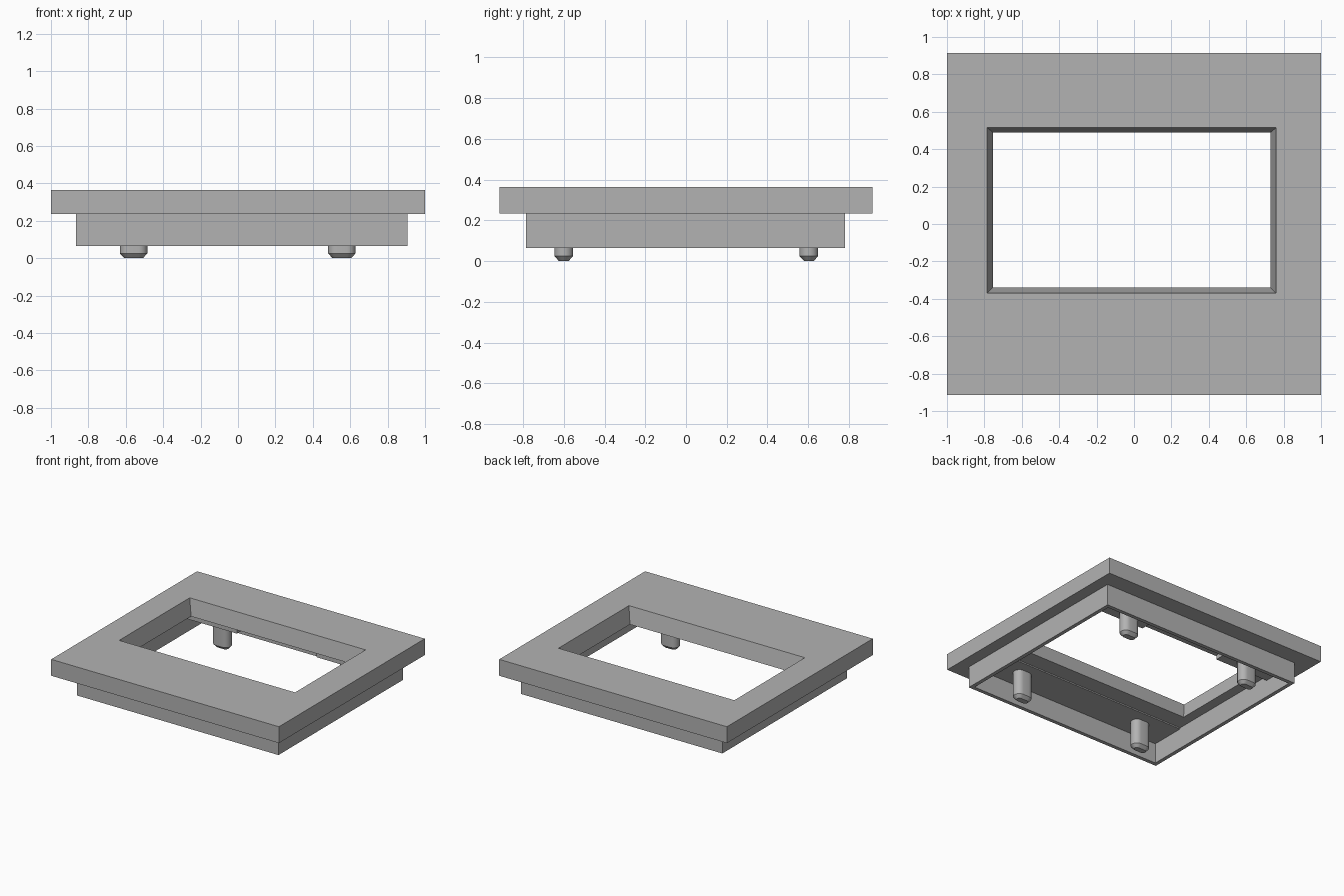
import bpy
import bmesh
import math

cube = bpy.data.objects.get("Cube")
if cube:
    bpy.data.objects.remove(cube, do_unlink=True)

grey = bpy.data.materials.new("mid grey")
colour = (0.45, 0.45, 0.45, 1)
grey.diffuse_color = colour
grey.use_nodes = True
grey.node_tree.nodes["Principled BSDF"].inputs["Base Color"].default_value = colour


def finish(name, bm):
    bmesh.ops.recalc_face_normals(bm, faces=bm.faces)
    mesh = bpy.data.meshes.new(name)
    bm.to_mesh(mesh)
    bm.free()
    mesh.materials.append(grey)
    obj = bpy.data.objects.new(name, mesh)
    bpy.context.collection.objects.link(obj)
    return obj


def rectangle(x0, x1, y0, y1):
    return [(x0, y0), (x1, y0), (x1, y1), (x0, y1)]


def loft(bm, loops, closed=False):
    """Join (outline, height) loops in order, capping or closing the ends."""
    rings = [[bm.verts.new((x, y, z)) for x, y in pts] for pts, z in loops]
    pairs = list(zip(rings, rings[1:]))
    if closed:
        pairs.append((rings[-1], rings[0]))
    else:
        bm.faces.new(rings[0])
        bm.faces.new(rings[-1])
    for a, b in pairs:
        n = len(a)
        for i in range(n):
            j = (i + 1) % n
            bm.faces.new((a[i], a[j], b[j], b[i]))


def frame(name, outer, hole_low, hole_high, z0, z1):
    bm = bmesh.new()
    loft(bm, [(rectangle(*outer), z0), (rectangle(*outer), z1),
              (rectangle(*hole_high), z1), (rectangle(*hole_low), z0)], closed=True)
    return finish(name, bm)


def block(name, bounds, z0, z1):
    bm = bmesh.new()
    loft(bm, [(rectangle(*bounds), z0), (rectangle(*bounds), z1)])
    return finish(name, bm)


def slot_outline(cx, cy, half_straight, radius, steps=12):
    pts = []
    for side in (1, -1):
        for i in range(steps + 1):
            a = math.pi * (i / steps - 0.5) + (0 if side > 0 else math.pi)
            pts.append((cx + side * half_straight + radius * math.cos(a),
                        cy + radius * math.sin(a)))
    return pts


# Top plate with an off-centre window whose walls slope inward
UNDER = 0.235
frame("top_plate", (-1, 1, -0.915, 0.915), (-0.755, 0.73, -0.34, 0.49),
      (-0.785, 0.76, -0.37, 0.515), UNDER, 0.365)

# Thin skirt below the plate
inner = (-0.835, 0.875, -0.755, 0.75)
frame("skirt", (-0.865, 0.905, -0.785, 0.78), inner, inner, 0.065, UNDER)

# Raised ledges on the underside
block("front_ledge", (-0.835, 0.875, -0.755, -0.475), UNDER - 0.01, UNDER)
block("back_pad_right", (-0.835, -0.36, 0.5, 0.75), 0.2, UNDER)
block("back_pad_left", (0.34, 0.875, 0.5, 0.75), 0.2, UNDER)

# Rounded pegs with chamfered tips
for x, x_name in ((-0.558, "right"), (0.555, "left")):
    for y, y_name in ((-0.6, "front"), (0.603, "back")):
        bm = bmesh.new()
        loft(bm, [(slot_outline(x, y, 0.027, 0.023), 0),
                  (slot_outline(x, y, 0.027, 0.046), 0.025),
                  (slot_outline(x, y, 0.027, 0.046), UNDER)])
        peg = finish(f"{y_name}_{x_name}_peg", bm)
        bpy.ops.object.select_all(action="DESELECT")
        peg.select_set(True)
        bpy.context.view_layer.objects.active = peg
        bpy.ops.object.shade_smooth_by_angle(angle=math.radians(30))
